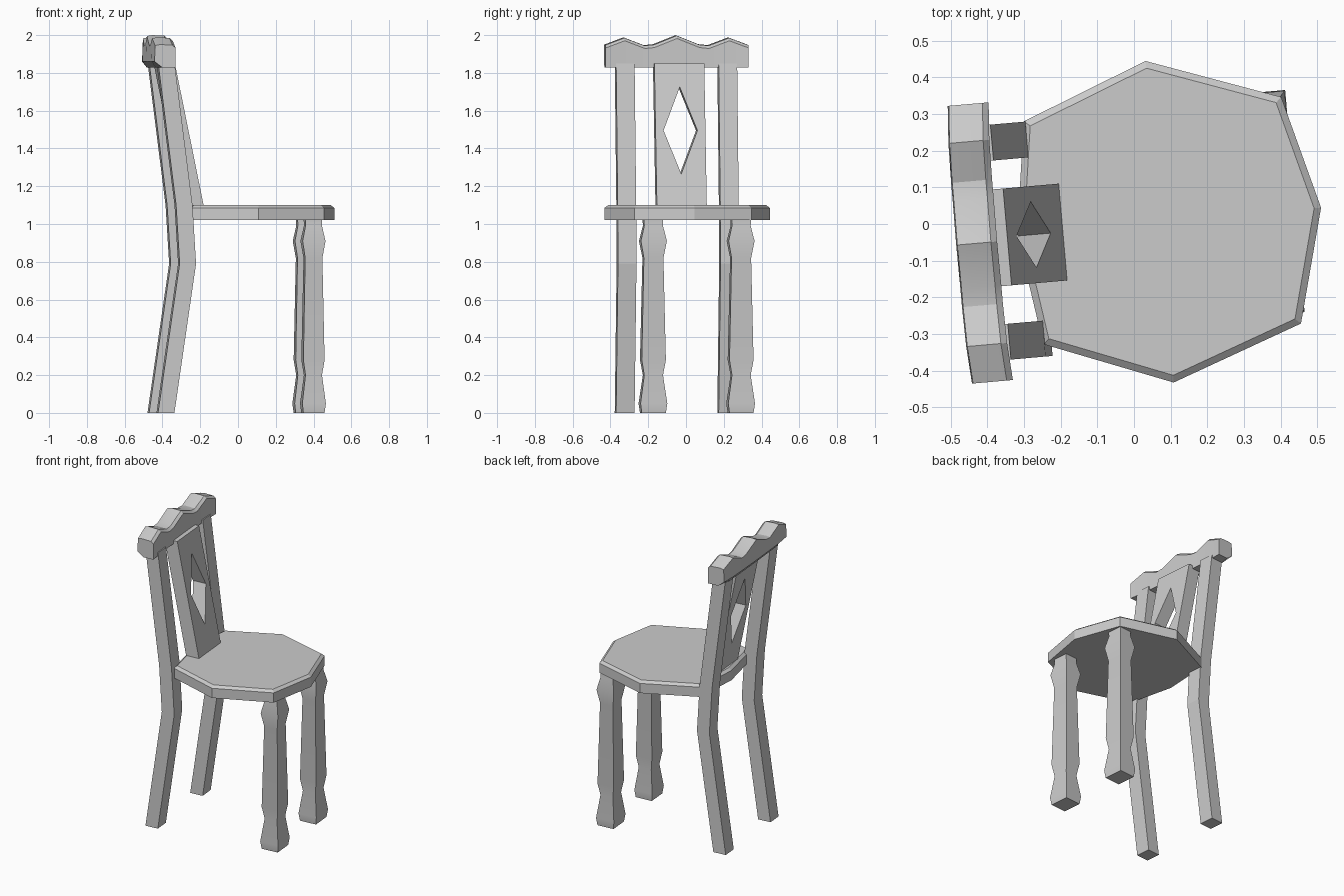
import bpy, bmesh, math

if "Cube" in bpy.data.objects:
    bpy.data.objects.remove(bpy.data.objects["Cube"])

TURN = math.radians(5)   # the whole chair is turned slightly about z; built facing +x


def loft(name, rings, cyclic=False, smooth=False):
    """Skin a list of equal-length point rings; cap the ends unless cyclic."""
    bm = bmesh.new()
    vr = [[bm.verts.new(p) for p in r] for r in rings]
    n = len(vr[0])
    pairs = list(zip(vr, vr[1:])) + ([(vr[-1], vr[0])] if cyclic else [])
    for a, b in pairs:
        for i in range(n):
            j = (i + 1) % n
            bm.faces.new((a[i], a[j], b[j], b[i]))
    if not cyclic:
        bm.faces.new(vr[0])
        bm.faces.new(vr[-1])
    bmesh.ops.recalc_face_normals(bm, faces=bm.faces)
    me = bpy.data.meshes.new(name)
    bm.to_mesh(me)
    bm.free()
    ob = bpy.data.objects.new(name, me)
    bpy.context.collection.objects.link(ob)
    ob.rotation_euler.z = TURN
    if smooth:
        bpy.ops.object.select_all(action='DESELECT')
        ob.select_set(True)
        bpy.context.view_layer.objects.active = ob
        bpy.ops.object.shade_smooth_by_angle(angle=math.radians(25))
    return ob


def rect(x, y, z, wx, wy):
    return [(x + sx * wx / 2, y + sy * wy / 2, z)
            for sx, sy in ((-1, -1), (1, -1), (1, 1), (-1, 1))]


# Seat: eight-sided slab with a chamfered top edge
half = [(0.43, 0.31), (0.07, 0.44), (-0.275, 0.305)]
outline = [(0.512, 0)] + half + [(-0.32, 0)] + [(x, -y) for x, y in reversed(half)]
loft("seat", [[((x - 0.09) * s + 0.09, y * s, z) for x, y in outline]
              for s, z in ((1, 1.02), (1, 1.085), (0.955, 1.10))])

# Front legs: square turned profile
leg_profile = [(0, 0.90), (0.05, 1.0), (0.20, 0.70), (0.28, 0.90),
               (0.82, 0.73), (0.91, 0.97), (0.99, 0.70), (1.03, 0.72)]
for side, y in (("left", 0.257), ("right", -0.209)):
    loft("front_leg_" + side,
         [rect(0.38, y, z, 0.125 * s, 0.142 * s) for z, s in leg_profile], smooth=True)

# Rear legs continuing up as back posts
post_path = [(-0.411, 0), (-0.296, 0.79), (-0.315, 1.10), (-0.41, 1.85)]
for side, y in (("left", 0.255), ("right", -0.290)):
    loft("back_post_" + side, [rect(x, y, z, 0.087, 0.098) for x, z in post_path])

# Back splat: leaning board with a diamond opening
cy, wy = -0.005, 0.265 / 2
z0, z1, zm, dz, dy = 1.08, 1.85, 1.495, 0.23, 0.09
outer = [(0, z1), (wy, z1), (wy, zm), (wy, z0), (0, z0), (-wy, z0), (-wy, zm), (-wy, z1)]
inner = [(0, zm + dz), (dy / 2, zm + dz / 2), (dy, zm), (dy / 2, zm - dz / 2),
         (0, zm - dz), (-dy / 2, zm - dz / 2), (-dy, zm), (-dy / 2, zm + dz / 2)]


def board(pts, depth):
    return [(-0.195 - 0.203 * (z - 1.10) - depth, cy + y, z) for y, z in pts]


loft("back_splat", [board(outer, 0), board(inner, 0), board(inner, 0.09), board(outer, 0.09)],
     cyclic=True)

# Top rail: wavy crest, slightly curved in plan, narrowing underneath at the ends
crest = [(-0.38, 1.95, 0.007, 0.03), (-0.278, 1.988, 0, 0.012), (-0.17, 1.947, -0.002, 0.012),
         (-0.12, 1.952, -0.002, 0.012), (0, 2.0, -0.003, 0.012)]
crest += [(-y, z, o, t) for y, z, o, t in reversed(crest[:-1])]
loft("top_rail",
     [[(-0.482 + o, y - 0.015, z - 0.005), (-0.455 + o, y - 0.015, z),
       (-0.39 + o, y - 0.015, z - 0.003), (-0.373 + o, y - 0.015, z - 0.018),
       (-0.373 + o, y - 0.015, 1.828), (-0.473 + o + t, y - 0.015, 1.828),
       (-0.485 + o, y - 0.015, 1.86)]
      for y, z, o, t in crest], smooth=True)
